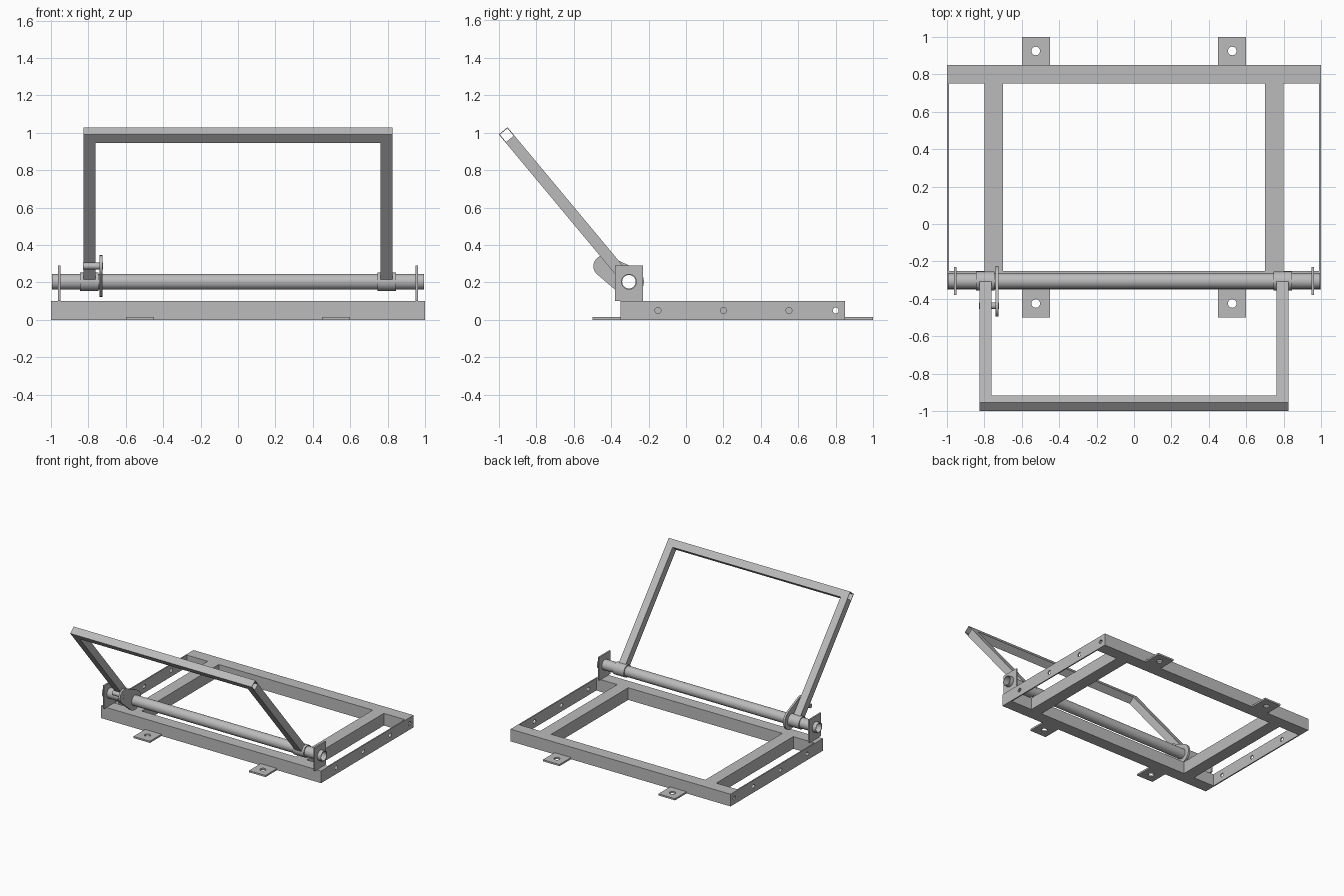
import bpy
from math import sin, cos, pi, radians, atan2, acos, hypot
from mathutils import Matrix

cube = bpy.data.objects.get("Cube")
if cube:
    bpy.data.objects.remove(cube)

steel = bpy.data.materials.new("grey_steel")
steel.use_nodes = True
GREY = (0.5, 0.5, 0.5, 1)
steel.diffuse_color = GREY
steel.node_tree.nodes["Principled BSDF"].inputs["Base Color"].default_value = GREY

# Axes for profiles drawn in (y, z) and pushed out along x
SIDEWAYS = Matrix(((0, 0, 1, 0), (1, 0, 0, 0), (0, 1, 0, 0), (0, 0, 0, 1)))
AXLE_Y, AXLE_Z = -0.305, 0.203


def circle(cx, cy, r, n=32):
    return [(cx + r * cos(2 * pi * i / n), cy + r * sin(2 * pi * i / n)) for i in range(n)]


def rect(x0, x1, y0, y1):
    return [(x0, y0), (x1, y0), (x1, y1), (x0, y1)]


def extrude(name, loops, lo, hi, frame=SIDEWAYS):
    """Fill an outline (later loops are holes) and extrude it from lo to hi."""
    curve = bpy.data.curves.new(name, 'CURVE')
    curve.dimensions = '2D'
    curve.fill_mode = 'BOTH'
    curve.extrude = (hi - lo) / 2
    for loop in loops:
        spline = curve.splines.new('POLY')
        spline.points.add(len(loop) - 1)
        for point, (u, v) in zip(spline.points, loop):
            point.co = (u, v, 0, 1)
        spline.use_cyclic_u = True
    temp = bpy.data.objects.new(name + "_outline", curve)
    bpy.context.scene.collection.objects.link(temp)
    graph = bpy.context.evaluated_depsgraph_get()
    mesh = bpy.data.meshes.new_from_object(temp.evaluated_get(graph))
    bpy.data.objects.remove(temp)
    bpy.data.curves.remove(curve)

    mesh.transform(frame @ Matrix.Translation((0, 0, (lo + hi) / 2)))
    mesh.materials.clear()
    mesh.materials.append(steel)
    obj = bpy.data.objects.new(name, mesh)
    bpy.context.scene.collection.objects.link(obj)
    bpy.ops.object.select_all(action='DESELECT')
    obj.select_set(True)
    bpy.context.view_layer.objects.active = obj
    bpy.ops.object.mode_set(mode='EDIT')
    bpy.ops.mesh.select_all(action='SELECT')
    bpy.ops.mesh.remove_doubles(threshold=0.0001)
    bpy.ops.mesh.normals_make_consistent(inside=False)
    bpy.ops.object.mode_set(mode='OBJECT')
    bpy.ops.object.shade_smooth_by_angle(angle=radians(30))
    return obj


def both_sides(name, loops, lo, hi):
    extrude("left_" + name, loops, lo, hi)
    extrude("right_" + name, loops, -hi, -lo)


# Base frame: hollow cross bars, inner rails and drilled side strips
for name, y in (("front", -0.35), ("back", 0.75)):
    extrude(name + "_base_bar", [rect(y, y + 0.1, 0, 0.1),
                                 rect(y + 0.008, y + 0.092, 0.008, 0.092)], -0.99, 0.99)
both_sides("inner_rail", [rect(-0.25, 0.75, 0, 0.1)], 0.7, 0.8)
both_sides("side_strip", [rect(-0.35, 0.85, 0, 0.1)]
           + [circle(y, 0.05, 0.016, 20) for y in (-0.15, 0.2, 0.55, 0.8)], 0.99, 1)

# Drilled mounting tabs on the floor
for side, x in (("left", 0.525), ("right", -0.525)):
    for end, y in (("front", -0.425), ("back", 0.925)):
        extrude(f"{end}_{side}_mounting_tab",
                [rect(x - 0.075, x + 0.075, y - 0.075, y + 0.075), circle(x, y, 0.023, 24)],
                0, 0.014, Matrix.Identity(4))

# Axle tube, its upright brackets and the collars that carry the arms
axle = circle(AXLE_Y, AXLE_Z, 0.042)
extrude("axle_tube", [axle, circle(AXLE_Y, AXLE_Z, 0.036)], -0.995, 0.995)
both_sides("axle_bracket", [rect(AXLE_Y - 0.075, AXLE_Y + 0.075, 0.1, 0.289), axle], 0.95, 0.963)
both_sides("collar", [circle(AXLE_Y, AXLE_Z, 0.05), axle], 0.745, 0.845)

# Tilted frame: profile u runs out along the arm, v across it
TILT, REACH, HALF = radians(129.8), 1.02, 0.03


def tilted(loop):
    return [(AXLE_Y + u * cos(TILT) - v * sin(TILT),
             AXLE_Z + u * sin(TILT) + v * cos(TILT)) for u, v in loop]


both_sides("arm", [tilted(rect(0.038, REACH - HALF, -HALF, HALF))], 0.763, 0.825)
inner = HALF - 0.004
extrude("top_bar", [tilted(rect(REACH - HALF, REACH + HALF, -HALF, HALF)),
                    tilted(rect(REACH - inner, REACH + inner, -inner, inner))], -0.825, 0.825)

# Tapered lever plate on the axle, with its pin beside the right arm
PIN_Y, PIN_Z, BIG, SMALL = -0.437, 0.287, 0.08, 0.058
dy, dz = PIN_Y - AXLE_Y, PIN_Z - AXLE_Z
aim, spread = atan2(dz, dy), acos((BIG - SMALL) / hypot(dy, dz))


def arc(cy, cz, r, start, end, n=20):
    angles = [start + (end - start) * i / n for i in range(n + 1)]
    return [(cy + r * cos(a), cz + r * sin(a)) for a in angles]


lever = (arc(PIN_Y, PIN_Z, SMALL, aim - spread, aim + spread)
         + arc(AXLE_Y, AXLE_Z, BIG, aim + spread, aim + 2 * pi - spread))
extrude("lever_plate", [lever, axle], -0.74, -0.724)
extrude("lever_pin", [circle(PIN_Y, PIN_Z, 0.018, 24)], -0.828, -0.723)
